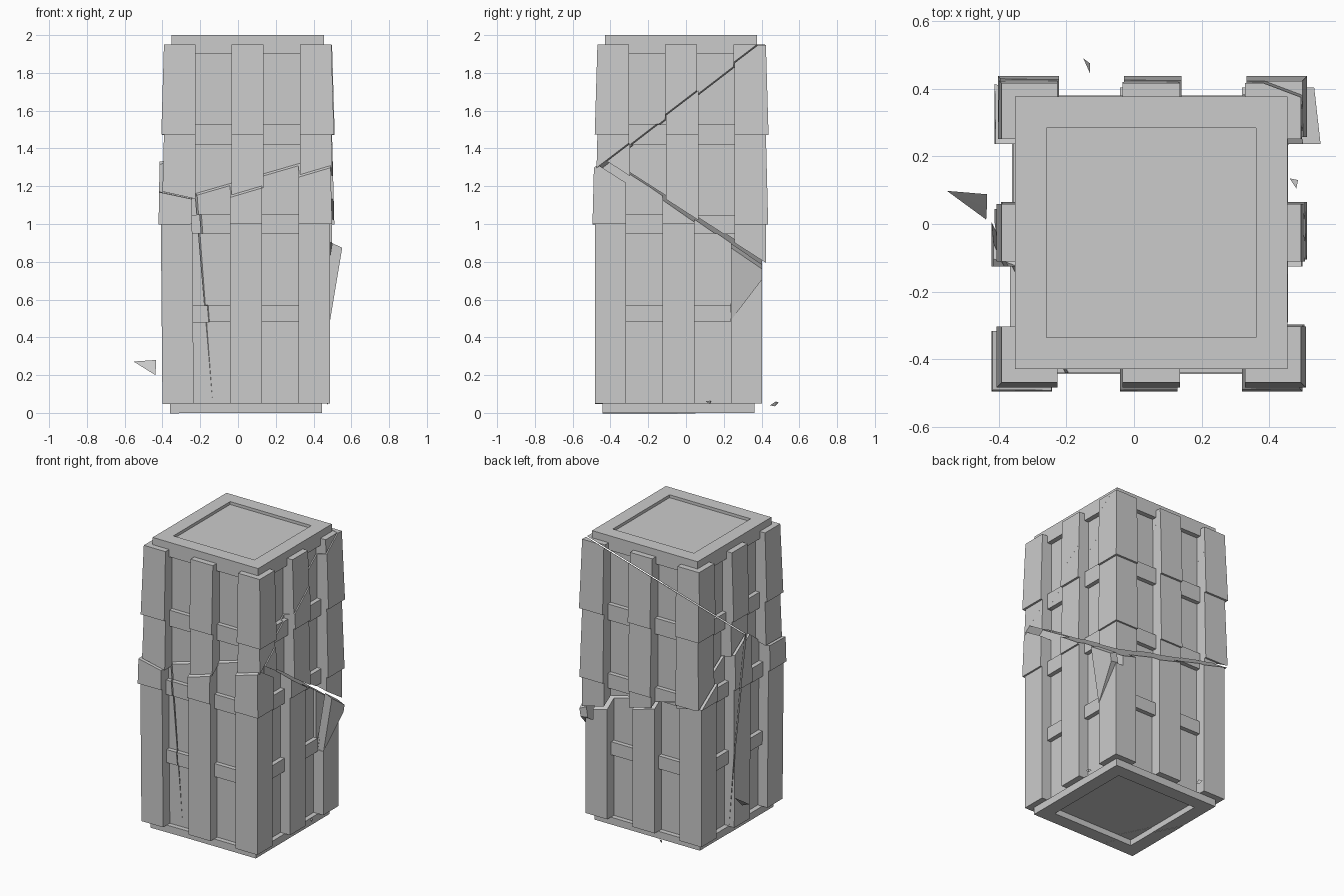
import bpy, bmesh
from mathutils import Vector, Matrix

if "Cube" in bpy.data.objects:
    bpy.data.objects.remove(bpy.data.objects["Cube"])

C = Vector((0.043, -0.04, 0))     # column axis


def box(x0, x1, y0, y1, z0, z1, flare=0.0):
    """Closed box around the column axis; flare pushes the lower end outward."""
    bm = bmesh.new()
    bmesh.ops.create_cube(bm, size=1)
    for v in bm.verts:
        low = v.co.z < 0
        v.co = Vector((x1 if v.co.x > 0 else x0, y1 if v.co.y > 0 else y0, z1 if v.co.z > 0 else z0))
        if low and flare:
            for i in (0, 1):
                if abs(v.co[i]) > 0.43:
                    v.co[i] *= 1 + flare / 0.44
        v.co += C
    return bm


def level(p, a, b):
    """Sloped plane z = pz + a*(x-px) + b*(y-py), facing up."""
    return Vector(p), Vector((-a, -b, 1)).normalized()


def flip(plane):
    return plane[0], -plane[1]


def clip(bm, plane):
    """Copy of a convex solid on the positive side of the plane."""
    out = bm.copy()
    bmesh.ops.bisect_plane(out, geom=out.verts[:] + out.edges[:] + out.faces[:], dist=1e-5,
                           plane_co=plane[0], plane_no=plane[1], clear_inner=True)
    if len(out.verts) < 4:
        return None
    bmesh.ops.holes_fill(out, edges=out.edges[:], sides=0)
    return out


def split(solids, planes):
    """Separate the solids into those inside all planes and the rest."""
    inside, rest = solids, []
    for pl in planes:
        rest += [s for s in (clip(b, flip(pl)) for b in inside) if s]
        inside = [s for s in (clip(b, pl) for b in inside) if s]
    return inside, rest


def make(name, solids, matrix=Matrix()):
    mesh = bpy.data.meshes.new(name)
    bm = bmesh.new()
    for s in solids:
        tmp = bpy.data.meshes.new("tmp")
        s.to_mesh(tmp)
        bm.from_mesh(tmp)
        bpy.data.meshes.remove(tmp)
    bmesh.ops.transform(bm, matrix=matrix, verts=bm.verts)
    bmesh.ops.recalc_face_normals(bm, faces=bm.faces)
    bm.to_mesh(mesh)
    ob = bpy.data.objects.new(name, mesh)
    bpy.context.collection.objects.link(ob)
    return ob


# core, top and bottom frames, horizontal bands
parts = [box(-.37, .37, -.37, .37, .04, 1.98)]
for z0, z1 in ((0, .05), (1.9, 2.0)):
    for s in (-1, 1):
        a, b = sorted((s * .31, s * .403))
        parts.append(box(a, b, -.403, .403, z0, z1))
        parts.append(box(-.31, .31, a, b, z0, z1))
for z0, z1 in ((.48, .57), (.95, 1.05), (1.42, 1.53)):
    parts.append(box(-.4, .4, -.4, .4, z0, z1))

# corner and middle posts, in stacked sections
spans = ((-.443, -.277), (-.085, .085), (.277, .443))
for z0, z1, flare in ((.05, 1.0, 0), (1.0, 1.475, .012), (1.475, 1.95, .014)):
    for i in range(3):
        for j in range(3):
            if (i, j) != (1, 1):
                parts.append(box(*spans[i], *spans[j], z0, z1, flare))

# fracture planes
top_cut = level((.49, -.485, 1.30), .29, .77)
left_cut = level((-.4, -.48, 1.17), -.22, .02)
back_cut = level((.49, -.04, 1.08), -.24, -.64)
gap_cut = level((.49, -.04, 1.07), -.27, -.69)

top, rest = split(parts, [top_cut, left_cut])
mid, rest = split(rest, [back_cut])
_, rest = split(rest, [gap_cut])                       # open gap under the back block
_, rest = split(rest, [(Vector((.41, 0, 0)), Vector((1, 0, 0))),
                       (Vector((0, -.305, 0)), Vector((0, -1, 0))),
                       level((.49, -.43, 1.29), 0, -.64)])   # notch at the front right corner
chip, rest = split(rest, [(Vector((.43, 0, 0)), Vector((1, 0, 0))),
                          (Vector((0, .235, 0)), Vector((0, 1, 0))),
                          level((.485, .23, .48), 0, 1.33)])
wedge, base = split(rest, [(Vector((-.095, -.48, 0)), Vector((-1, -.5, -.075)).normalized())])

make("top_block", top, Matrix.Translation((.008, .014, 0)))
make("back_block", mid, Matrix.Translation((.012, .02, -.003)))
make("base_block", base)
pivot = Vector((-.1, -.48, .05))
make("front_left_wedge", wedge, Matrix.Translation(pivot) @ Matrix.Rotation(-.009, 4, 'Y') @ Matrix.Translation(-pivot))
hinge = Vector((.485, .3, .48))
make("loose_corner_chip", chip,
     Matrix.Translation(hinge) @ Matrix.Rotation(.165, 4, 'Y') @ Matrix.Translation(-hinge))

# small floating splinters
shards = {
    "left_splinter": ((-.553, .098, .272), (-.435, .088, .28), (-.437, .013, .2), (-.435, .05, .24)),
    "back_splinter": ((-.15, .49, .055), (-.13, .475, .06), (-.13, .445, .04), (-.14, .47, .035)),
    "right_splinter": ((.46, .135, .06), (.485, .13, .065), (.48, .105, .062), (.475, .125, .045)),
}
for name, pts in shards.items():
    bm = bmesh.new()
    for p in pts:
        bm.verts.new(p)
    bmesh.ops.convex_hull(bm, input=bm.verts[:])
    make(name, [bm])
